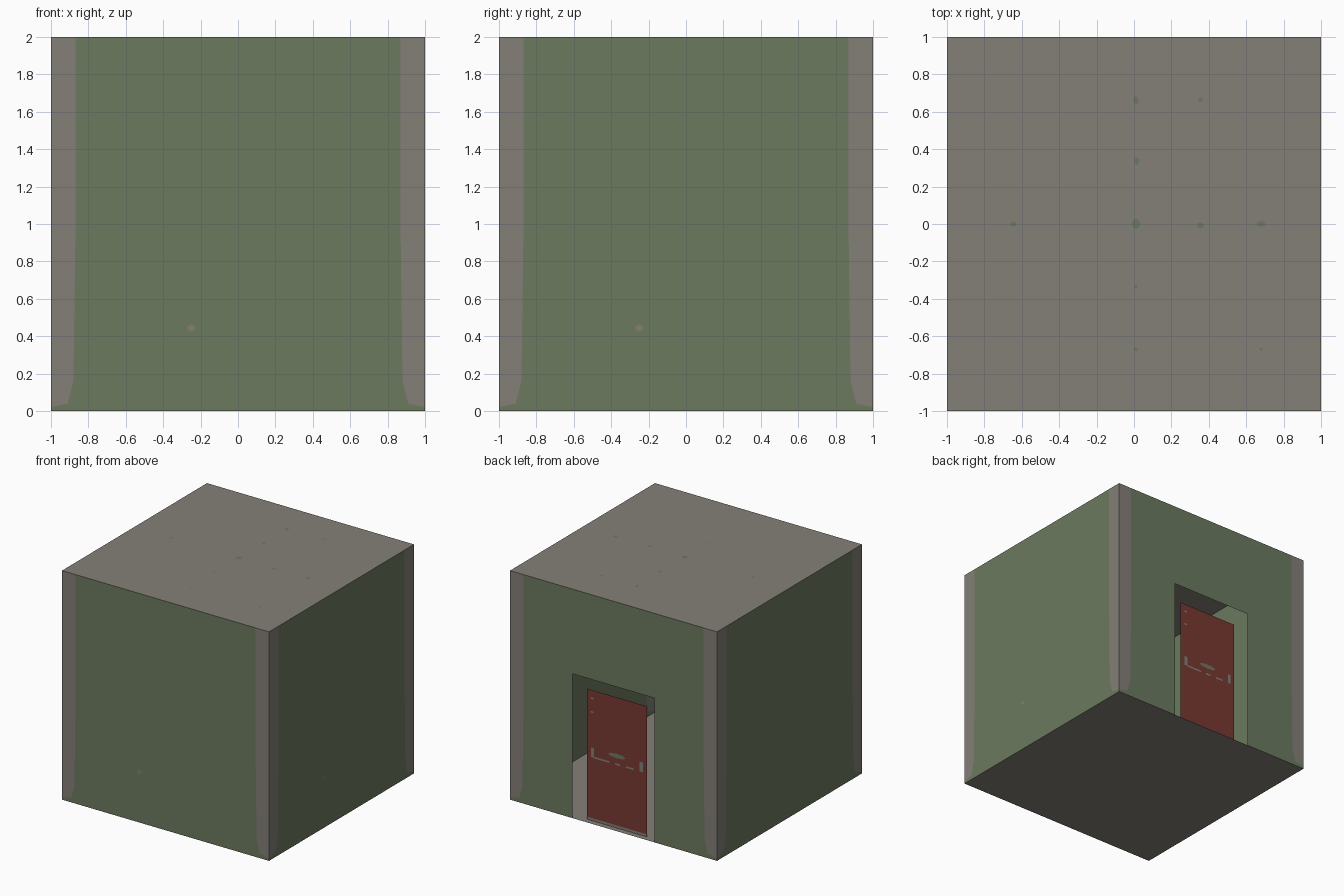
import bpy, bmesh, math
from mathutils import Matrix, Vector

if "Cube" in bpy.data.objects:
    bpy.data.objects.remove(bpy.data.objects["Cube"])


def material(name, srgb):
    m = bpy.data.materials.new(name)
    lin = [((c / 255 + 0.055) / 1.055) ** 2.4 for c in srgb]
    m.diffuse_color = (*lin, 1)
    m.use_nodes = True
    m.node_tree.nodes["Principled BSDF"].inputs["Base Color"].default_value = m.diffuse_color
    return m


GREEN = material("olive green plaster", (108, 122, 95))
GREY = material("warm grey stone", (132, 127, 119))
RED = material("dark red paint", (120, 57, 50))
MATS = [GREEN, GREY, RED]


def sheet(name, polys, matrix):
    """Flat sheet from (material index, outline points) pairs in a local x, y plane."""
    bm = bmesh.new()
    for mat, pts in polys:
        face = bm.faces.new([bm.verts.new((p[0], p[1], p[2] if len(p) > 2 else 0)) for p in pts])
        face.material_index = mat
    bmesh.ops.remove_doubles(bm, verts=bm.verts, dist=1e-5)
    bm.transform(matrix)
    me = bpy.data.meshes.new(name)
    bm.to_mesh(me)
    bm.free()
    for m in MATS:
        me.materials.append(m)
    ob = bpy.data.objects.new(name, me)
    bpy.context.collection.objects.link(ob)
    return ob


def rect(x0, x1, z0, z1, h=0):
    return [(x0, z0, h), (x1, z0, h), (x1, z1, h), (x0, z1, h)]


def blob(x, y, rx, ry, h=0.002):
    return [(x + rx * math.cos(k * math.pi / 4), y + ry * math.sin(k * math.pi / 4), h)
            for k in range(8)]


def side(angle, dist=1):
    """Local x = along wall, local y = up, local z = outward; angle 0 faces front."""
    return (Matrix.Rotation(math.radians(angle), 4, 'Z')
            @ Matrix.Translation((0, -dist, 0)) @ Matrix.Rotation(math.pi / 2, 4, 'X'))


# stone corner strip, narrowing at the foot, on both ends of each wall
EDGE = [(0.98, 0.025), (0.91, 0.04), (0.88, 0.16), (0.87, 0.9), (0.87, 2)]
RIGHT = [(1, 0.025)] + [(1, 2)] + EDGE[::-1]
LEFT = [(-x, z) for x, z in RIGHT][::-1]
STRIPS = [(1, RIGHT), (1, LEFT)]
DOOR_W, DOOR_H = 0.395, 1.26


def panel_half(inner):
    """Green half wall from the inner edge points out to the strip."""
    return inner + [(1, 0), (1, 0.025)] + EDGE


# plain walls
for name, ang in (("front_wall", 0), ("right_wall", 90), ("left_wall", -90)):
    half = panel_half([(0, 2), (0, 0)])
    polys = [(0, half), (0, [(-x, z) for x, z in half][::-1])] + STRIPS
    if ang >= 0:
        polys.append((1, blob(-0.25, 0.445, 0.022, 0.018)))
    sheet(name, polys, side(ang))

# back wall with door opening
half = panel_half([(0, 2), (0, DOOR_H), (DOOR_W, DOOR_H), (DOOR_W, 0)])
sheet("back_wall", [(0, half), (0, [(-x, z) for x, z in half][::-1])] + STRIPS, side(180))

# roof with small green specks, and floor
specks = [(0.01, 0, .024, .028), (0.01, .66, .014, .024), (.355, .665, .013, .012),
          (.015, .335, .014, .02), (-.645, 0, .016, .014), (.355, -.008, .02, .016),
          (.68, 0, .024, .016), (.01, -.335, .01, .01), (.01, -.67, .01, .01),
          (.68, -.67, .01, .008)]
sheet("roof", [(1, rect(-1, 1, -1, 1))] + [(0, blob(*s, 0.001)) for s in specks],
      Matrix.Translation((0, 0, 2)))
sheet("floor", [(1, rect(-1, 1, -1, 1)[::-1])], Matrix.Identity(4))

# door set slightly inside the opening, with sill and painted hardware
H = 0.003
door = [(1, rect(-0.29, 0.29, 0, 0.022)), (2, rect(-0.29, 0.29, 0.022, 1.14))]
for s in (-1, 1):
    door.append((1, rect(s * 0.235 - 0.015, s * 0.235 + 0.015, 0.555, 0.64, H)))   # brackets
for x0, x1 in ((-0.22, -0.07), (-0.02, 0.03), (0.09, 0.16)):
    door.append((1, rect(x0, x1, 0.55, 0.565, H)))                                 # latch line
door.append((0, blob(0, 0.63, 0.085, 0.02, H)))                                    # centre bar
for z in (1.07, 0.95):
    door.append((1, blob(-0.24, z, 0.015, 0.009, H)))                              # hinge marks
sheet("door", door, side(180, 0.95))
